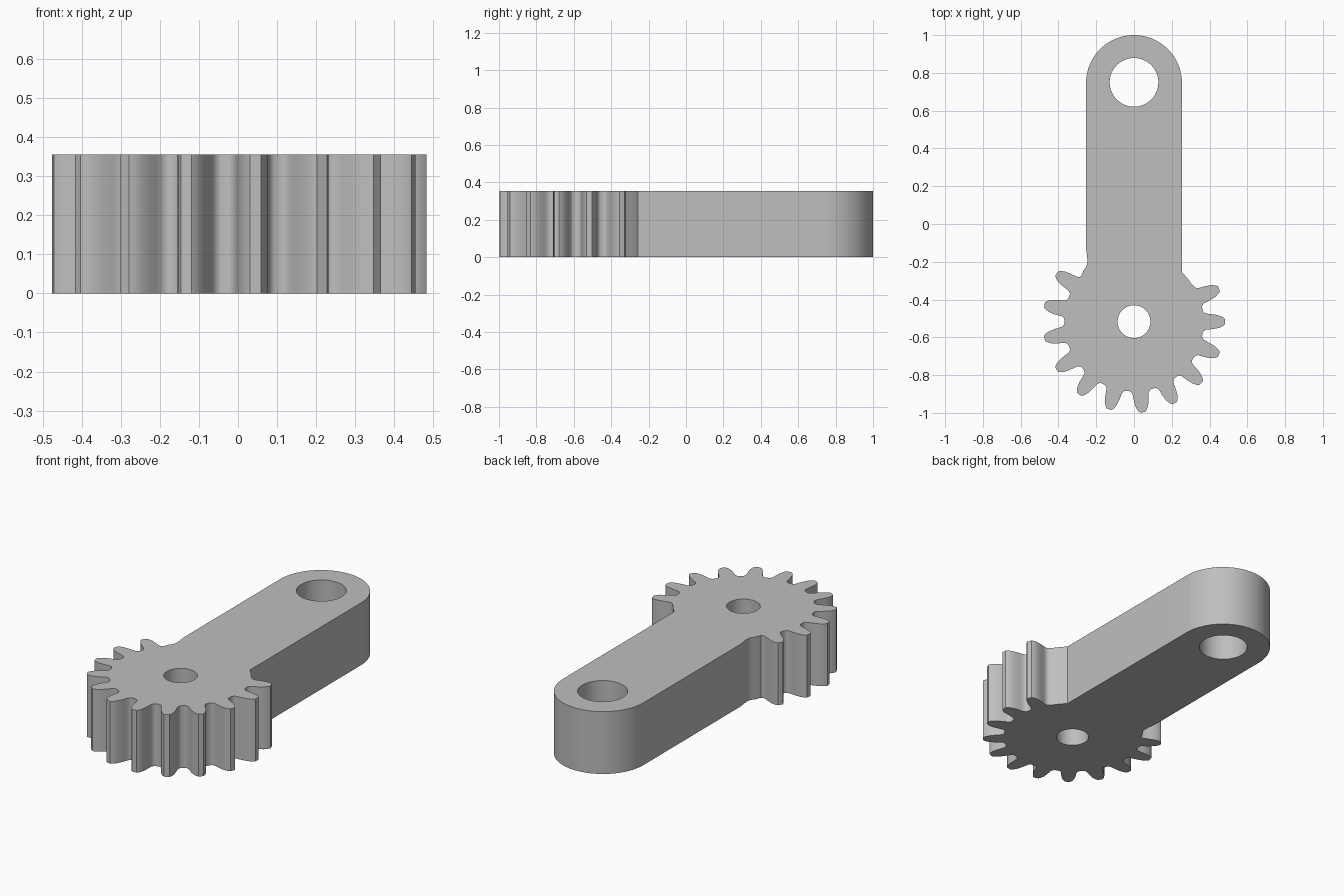
import bpy, bmesh
from math import cos, sin, pi, radians, hypot, atan2
from mathutils import Vector

cube = bpy.data.objects.get("Cube")
if cube:
    bpy.data.objects.remove(cube, do_unlink=True)

HEIGHT = 0.355
GEAR_Y, ARM_Y = -0.517, 0.746
ARM_R, ROOT_R = 0.254, 0.364
PITCH = 2 * pi / 17

# Half of a tooth: distance from the gear centre, half width
TOOTH = [(ROOT_R, 0.058), (0.369, 0.050), (0.38, 0.043), (0.40, 0.041),
         (0.425, 0.038), (0.45, 0.033), (0.47, 0.024), (0.482, 0.014)]


def arc(cy, r, start, end, steps):
    """Points along an arc centred on x = 0."""
    return [(r * cos(start + (end - start) * i / steps),
             cy + r * sin(start + (end - start) * i / steps))
            for i in range(steps + 1)]


def tooth(angle):
    """One tooth, running counter-clockwise from valley to valley."""
    side = [(r, -w) for r, w in TOOTH]
    side += [(r, w) for r, w in reversed(TOOTH)]
    c, s = cos(angle), sin(angle)
    return [(r * c - w * s, GEAR_Y + r * s + w * c) for r, w in side]


# Outline: rounded arm end, left fillet, toothed sector, right root arc
outline = arc(ARM_Y, ARM_R, 0, pi, 48)
outline += [(-ARM_R, -0.13), (-0.249, -0.165), (-0.246, -0.20),
            (-0.252, -0.225), (-0.266, -0.243)]
for k in range(7, 19):
    outline += tooth(k * PITCH)
outline += arc(GEAR_Y, ROOT_R, radians(34), radians(45.7), 4)

holes = [arc(GEAR_Y, 0.087, 0, 2 * pi, 40)[:-1],
         arc(ARM_Y + 0.004, 0.129, 0, 2 * pi, 48)[:-1]]

# Flat plate with two holes
bm = bmesh.new()
edges = []
for loop in [outline] + holes:
    verts = [bm.verts.new((x, y, 0)) for x, y in loop]
    edges += [bm.edges.new((a, b)) for a, b in zip(verts, verts[1:] + verts[:1])]
bmesh.ops.triangle_fill(bm, use_beauty=True, edges=edges, normal=Vector((0, 0, 1)))
for f in bm.faces:
    f.normal_update()
    if f.normal.z < 0:
        f.normal_flip()
mesh = bpy.data.meshes.new("gear_lever")
bm.to_mesh(mesh)
bm.free()
lever = bpy.data.objects.new("gear_lever", mesh)
bpy.context.collection.objects.link(lever)

# Thicken upwards
solid = lever.modifiers.new("thickness", 'SOLIDIFY')
solid.thickness = HEIGHT
solid.offset = 1
bpy.ops.object.select_all(action='DESELECT')
lever.select_set(True)
bpy.context.view_layer.objects.active = lever
bpy.ops.object.modifier_apply(modifier=solid.name)
bpy.ops.object.shade_smooth_by_angle(angle=radians(30))

# Plain grey
grey = bpy.data.materials.new("plain_grey")
grey.use_nodes = True
colour = (0.52, 0.52, 0.52, 1)
grey.diffuse_color = colour
grey.node_tree.nodes["Principled BSDF"].inputs["Base Color"].default_value = colour
mesh.materials.append(grey)
